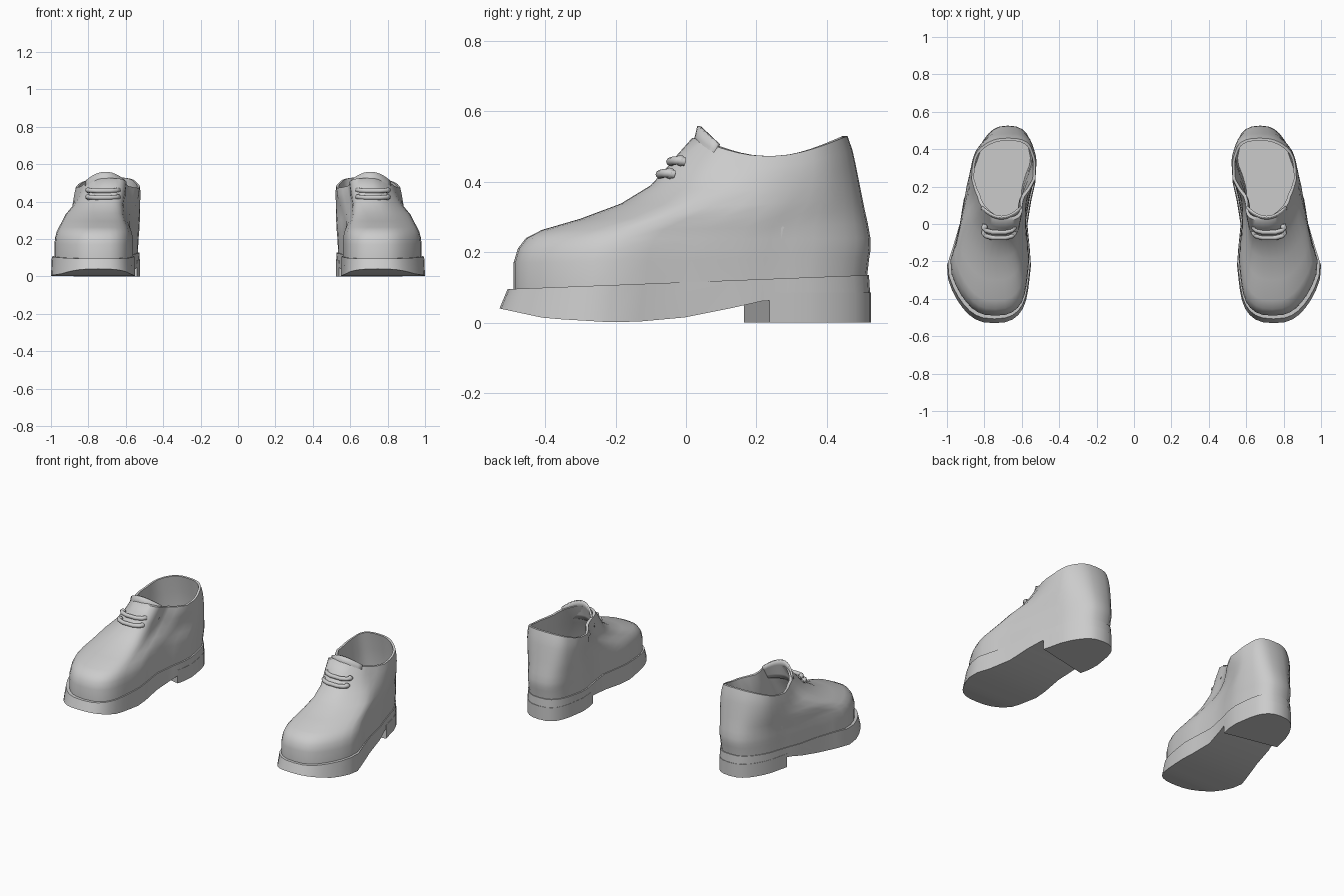
import bpy, bmesh, math
from mathutils import Vector

if "Cube" in bpy.data.objects:
    bpy.data.objects.remove(bpy.data.objects["Cube"])

N = 40  # points around each ring
leather = bpy.data.materials.new("grey leather")
leather.diffuse_color = (0.6, 0.6, 0.6, 1)
leather.use_nodes = True
leather.node_tree.nodes["Principled BSDF"].inputs["Base Color"].default_value = leather.diffuse_color


def interp(keys, v, smooth=True):
    """Value at v through (position, value) keys."""
    if v <= keys[0][0]:
        return keys[0][1]
    for (a, p), (b, q) in zip(keys, keys[1:]):
        if v <= b:
            f = (v - a) / (b - a)
            if smooth:
                f = f * f * (3 - 2 * f)
            return p + (q - p) * f
    return keys[-1][1]


def power(v, p):
    return math.copysign(abs(v) ** p, v)


def ring(row, dip=True):
    """Foot-shaped loop: heights and ends (front, back), then inner/outer x at ball, waist and heel."""
    zf, zb, yf, yb, fi, fo, mi, mo, bi, bo = row
    kin = [(0, fi - .03), (.25, fi), (.5, mi), (.8, bi), (1, bi - .02)]
    kout = [(0, fo - .03), (.25, fo), (.5, mo), (.8, bo), (1, bo - .02)]
    pts = []
    for i in range(N):
        t = 2 * math.pi * i / N
        s = (1 - power(math.cos(t), .75)) / 2
        a, b = interp(kin, s), interp(kout, s)
        x = (a + b) / 2 + (b - a) / 2 * power(math.sin(t), .75)
        z = zf + (zb - zf) * s
        if dip:  # sides of the opening sag below its ends
            z -= .055 * math.sin(math.pi * s) * min(1, max(0, (zf - .2) / .32)) ** 1.5
        pts.append(Vector((x, yf + (yb - yf) * s, z)))
    return pts


def loft(bm, rings):
    loops = [[bm.verts.new(p) for p in r] for r in rings]
    for a, b in zip(loops, loops[1:]):
        for i in range(N):
            j = (i + 1) % N
            bm.faces.new((a[i], a[j], b[j], b[i]))
    for r in (loops[0], loops[-1]):  # caps made of strips across the foot
        for i in range(N // 2):
            q = [r[i], r[i + 1], r[N - i - 1], r[(N - i) % N]]
            bm.faces.new(list(dict.fromkeys(q)))


def finish(bm, name, angle=40):
    """Make a smooth object and mirror it to the other foot."""
    bmesh.ops.recalc_face_normals(bm, faces=bm.faces)
    me = bpy.data.meshes.new(name)
    bm.to_mesh(me)
    bm.free()
    ob = bpy.data.objects.new(name, me)
    bpy.context.collection.objects.link(ob)
    me.materials.append(leather)
    bpy.ops.object.select_all(action='DESELECT')
    ob.select_set(True)
    bpy.context.view_layer.objects.active = ob
    bpy.ops.object.shade_smooth_by_angle(angle=math.radians(angle))
    ob.modifiers.new("other foot", 'MIRROR').use_mirror_merge = False
    return ob


# upper: outside wall up to the rim, then lining down to the insole
outside = [
    (.08, .12, -.49, .513, .55, .995, .58, .925, .52, .872),
    (.17, .185, -.49, .521, .55, .995, .578, .925, .517, .873),
    (.21, .21, -.478, .525, .553, .99, .58, .925, .515, .873),
    (.24, .24, -.455, .524, .56, .982, .58, .92, .512, .873),
    (.263, .28, -.41, .517, .572, .968, .58, .918, .51, .873),
    (.295, .32, -.30, .508, .585, .95, .575, .91, .508, .873),
    (.338, .36, -.185, .5, .595, .93, .565, .895, .508, .873),
    (.39, .41, -.10, .49, .60, .89, .55, .885, .508, .873),
    (.44, .45, -.055, .482, .595, .865, .54, .88, .508, .873),
    (.48, .49, -.022, .473, .59, .85, .53, .875, .51, .872),
    (.525, .53, .018, .459, .585, .84, .528, .868, .517, .868),
]
lining = [
    (.525, .53, .036, .445, .60, .825, .542, .855, .53, .855),
    (.40, .42, .00, .465, .61, .85, .57, .86, .53, .855),
    (.27, .28, -.08, .485, .60, .88, .59, .88, .53, .855),
    (.16, .16, -.10, .485, .60, .88, .60, .88, .54, .845),
]
bm = bmesh.new()
loft(bm, [ring(r) for r in outside + lining])
finish(bm, "upper", 50)

# sole: curved underside rising at the toe and under the arch
SOLE = (-.53, .524, .54, 1.015, .57, .932, .508, .88)
under = [(-.53, .04), (-.4, .012), (-.2, 0), (-.05, .006), (.08, .03), (.235, .065), (.53, .07)]
bottom = ring((0, 0) + SOLE, False)
for p in bottom:
    p.z = interp(under, p.y, False)
top = ring((.095, .135, -.507, .52, .543, 1.01, .573, .93, .51, .878), False)
bm = bmesh.new()
loft(bm, [bottom, top])
finish(bm, "sole")

# heel block, cut off along a slanted front face
HEEL = (-.53, .526, .54, 1.015, .57, .932, .507, .881)
bm = bmesh.new()
loft(bm, [ring((z, z) + HEEL, False) for z in (0, .085)])
cut = bmesh.ops.bisect_plane(bm, geom=bm.verts[:] + bm.edges[:] + bm.faces[:],
                             plane_co=(.52, .16, 0), plane_no=(-.075, .35, 0), clear_inner=True)
edges = [e for e in cut["geom_cut"] if isinstance(e, bmesh.types.BMEdge)]
bmesh.ops.contextual_create(bm, geom=edges)
finish(bm, "heel")

# tongue: curved flap standing above the rim
bm = bmesh.new()
grid = []
for j in range(5):
    v = j / 4
    row = []
    for i in range(13):
        u = i / 6 - 1
        row.append(bm.verts.new((.708 + .105 * u, .008 + .03 * v + .055 * u * u,
                                 .43 + .128 * v - .05 * v * u * u)))
    grid.append(row)
for a, b in zip(grid, grid[1:]):
    for i in range(12):
        bm.faces.new((a[i], a[i + 1], b[i + 1], b[i]))
tongue = finish(bm, "tongue")
solid = tongue.modifiers.new("thickness", 'SOLIDIFY')
solid.thickness = .012
solid.offset = 0

# laces: bent tubes with rounded ends that dip into the upper
for name, y, z in (("lower_lace", -.076, .421), ("upper_lace", -.046, .457)):
    path = [(-.078, .042, .0), (-.083, .026, .004), (-.07, .012, .003), (-.035, .002, 0)]
    path += [(-a, b, c) for a, b, c in reversed(path)]
    bm = bmesh.new()
    hoops = []
    for k, p in enumerate(path):
        before, after = path[max(k - 1, 0)], path[min(k + 1, len(path) - 1)]
        along = (Vector(after) - Vector(before)).normalized()
        side = along.cross(Vector((0, 0, 1))).normalized()
        lift = side.cross(along)
        centre = Vector((.722, y, z)) + Vector(p)
        hoops.append([bm.verts.new(centre + .0125 * (math.cos(a) * side + math.sin(a) * lift))
                      for a in (math.tau * i / 10 for i in range(10))])
    for a, b in zip(hoops, hoops[1:]):
        for i in range(10):
            j = (i + 1) % 10
            bm.faces.new((a[i], a[j], b[j], b[i]))
    bm.faces.new(hoops[0])
    bm.faces.new(hoops[-1])
    for sx in (-1, 1):
        ball = bmesh.ops.create_icosphere(bm, subdivisions=2, radius=.016)
        bmesh.ops.translate(bm, verts=ball["verts"], vec=(.722 + sx * .077, y + .03, z + .003))
    finish(bm, name, 60)
